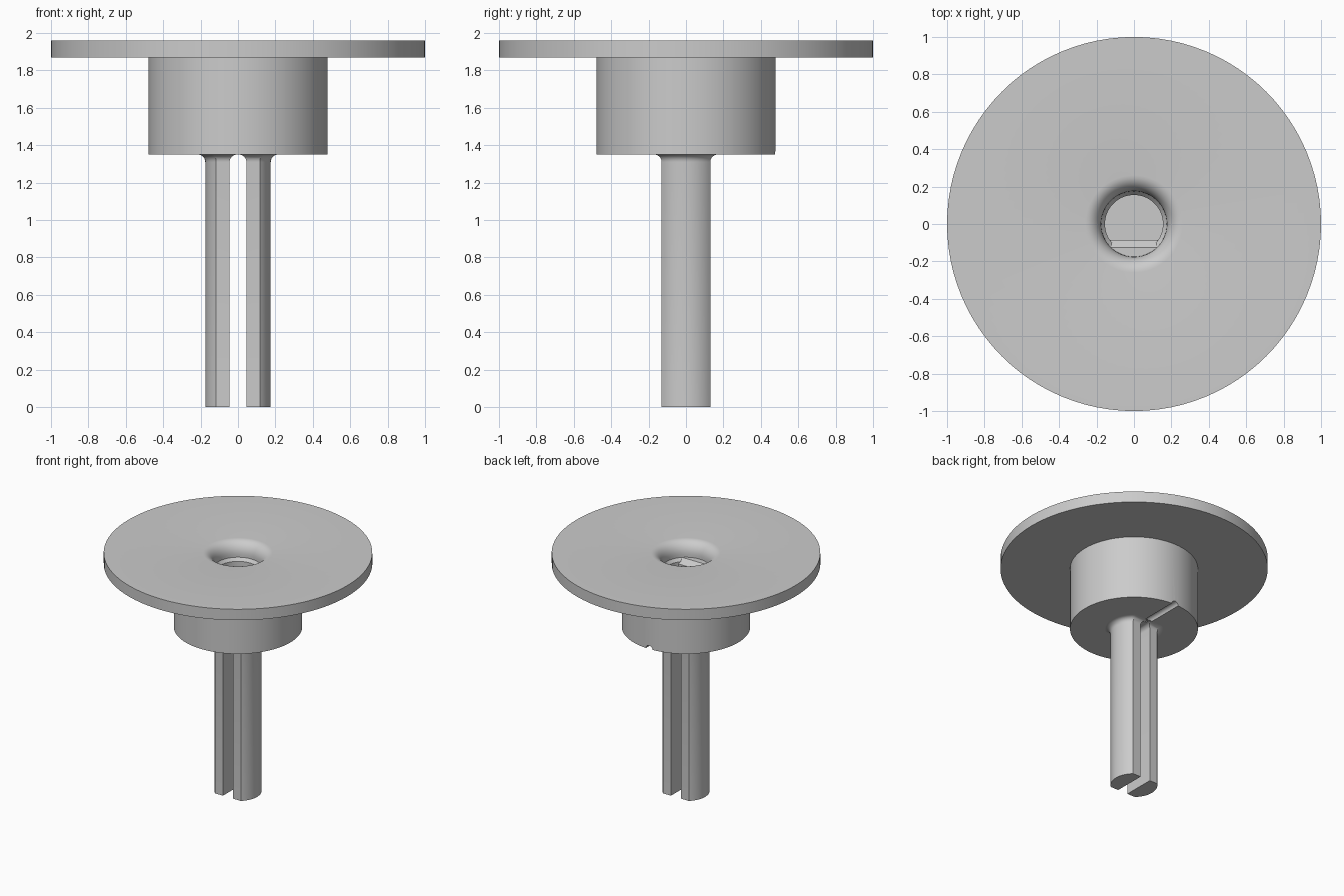
import bpy, bmesh
from math import sin, cos, asin, radians, pi
from mathutils import Matrix

cube = bpy.data.objects.get("Cube")
if cube:
    bpy.data.objects.remove(cube, do_unlink=True)

grey = bpy.data.materials.new("plain grey")
grey.use_nodes = True
grey.diffuse_color = (0.6, 0.6, 0.6, 1)
grey.node_tree.nodes["Principled BSDF"].inputs["Base Color"].default_value = (0.6, 0.6, 0.6, 1)


def finish(name, bm):
    """Turn a bmesh into a named object with clean normals."""
    bmesh.ops.recalc_face_normals(bm, faces=bm.faces)
    mesh = bpy.data.meshes.new(name)
    bm.to_mesh(mesh)
    bm.free()
    mesh.materials.append(grey)
    obj = bpy.data.objects.new(name, mesh)
    bpy.context.collection.objects.link(obj)
    return obj


def activate(obj):
    bpy.ops.object.select_all(action='DESELECT')
    obj.select_set(True)
    bpy.context.view_layer.objects.active = obj


def smooth(obj):
    activate(obj)
    bpy.ops.object.shade_smooth_by_angle(angle=radians(30))


def loft(name, loops):
    """Skin a stack of equal-length point loops and cap both ends."""
    bm = bmesh.new()
    rings = [[bm.verts.new(p) for p in loop] for loop in loops]
    n = len(rings[0])
    for a, b in zip(rings, rings[1:]):
        for i in range(n):
            j = (i + 1) % n
            bm.faces.new((a[i], a[j], b[j], b[i]))
    bm.faces.new(rings[0])
    bm.faces.new(rings[-1])
    return finish(name, bm)


HUB_R, HUB_BASE, DISC_BASE, TOP = 0.478, 1.35, 1.87, 1.96
BORE_FLOOR = 1.47

# Disc and hub: one turned profile with a rounded mouth and a blind bore
profile = [(0, HUB_BASE), (HUB_R, HUB_BASE), (HUB_R, DISC_BASE), (1, DISC_BASE), (1, TOP)]
for i in range(9):
    t = i / 8 * pi / 2
    profile.append((0.26 - 0.085 * sin(t), TOP - 0.1 * (1 - cos(t))))
profile += [(0.175, 1.84), (0.155, 1.815), (0.155, BORE_FLOOR), (0, BORE_FLOOR)]
bm = bmesh.new()
verts = [bm.verts.new((r, 0, z)) for r, z in profile]
edges = [bm.edges.new(pair) for pair in zip(verts, verts[1:])]
bmesh.ops.spin(bm, geom=verts + edges, cent=(0, 0, 0), axis=(0, 0, 1),
               angle=2 * pi, steps=96)
bmesh.ops.remove_doubles(bm, verts=bm.verts, dist=0.0001)
body = finish("disc_and_hub", bm)

# Narrow groove under the hub, running from the stem to the back
bm = bmesh.new()
bmesh.ops.create_cone(bm, cap_ends=True, segments=16, radius1=0.03, radius2=0.03, depth=0.47,
                      matrix=Matrix.Translation((0, 0.365, HUB_BASE)) @ Matrix.Rotation(pi / 2, 4, 'X'))
cutter = finish("groove_cutter", bm)
cutter.hide_render = True
cut = body.modifiers.new("groove", 'BOOLEAN')
cut.operation = 'DIFFERENCE'
cut.solver = 'EXACT'
cut.object = cutter
activate(body)
bpy.ops.object.modifier_apply(modifier=cut.name)
bpy.data.objects.remove(cutter, do_unlink=True)
smooth(body)

# Flat side of the bore, with a sloped lead-in
section = [(-0.175, BORE_FLOOR - 0.01), (-0.085, BORE_FLOOR - 0.01),
           (-0.085, 1.8), (-0.125, 1.84), (-0.175, 1.84)]
loft("bore_flat", [[(x, y, z) for y, z in section] for x in (-0.13, 0.13)])

# Split stem: two mirrored legs with flats front and back, flared into the hub
STEM_R, FLAT, SLOT, FLARE = 0.175, 0.13, 0.045, 0.04


def leg_loop(side, grow, z):
    r, flat, slot = STEM_R + grow, FLAT + grow, SLOT - grow
    half = asin(flat / r)
    arc = [half * (i / 10 - 1) for i in range(21)]
    pts = [(r * cos(a), r * sin(a)) for a in arc] + [(slot, flat), (slot, -flat)]
    return [(side * x, y, z) for x, y in pts]


for name, side in (("left_stem_leg", 1), ("right_stem_leg", -1)):
    levels = [(0, 0)]
    for i in range(7):
        t = i / 6 * pi / 2
        levels.append((FLARE * (1 - cos(t)), HUB_BASE - FLARE * (1 - sin(t))))
    levels.append((FLARE, HUB_BASE + 0.004))
    smooth(loft(name, [leg_loop(side, g, z) for g, z in levels]))
